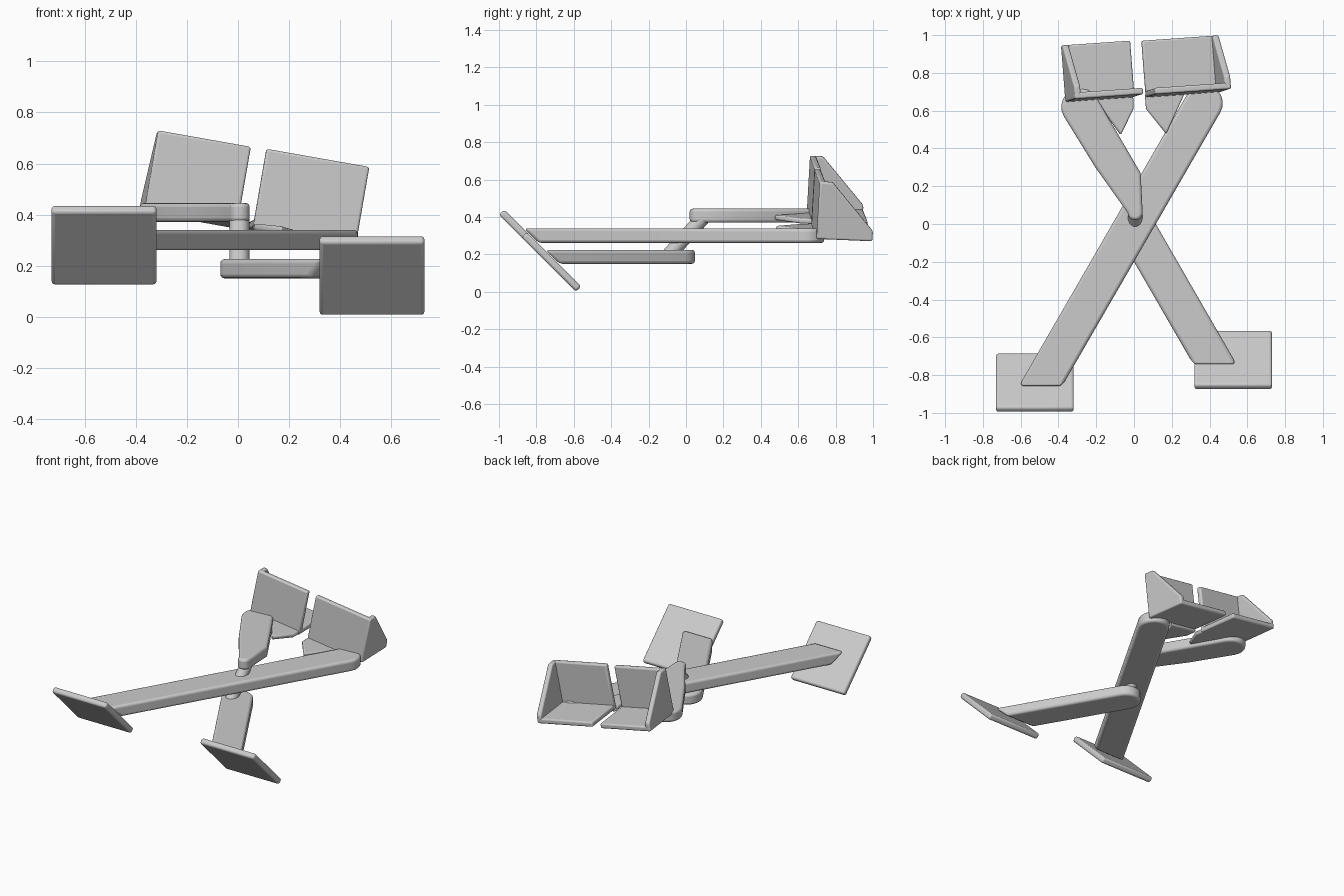
import bpy, bmesh
from math import radians, sin, cos, pi
from mathutils import Matrix, Vector

if "Cube" in bpy.data.objects:
    bpy.data.objects.remove(bpy.data.objects["Cube"], do_unlink=True)

grey = bpy.data.materials.new("matte grey")
grey.use_nodes = True
grey.diffuse_color = (0.6, 0.6, 0.6, 1)
bsdf = grey.node_tree.nodes["Principled BSDF"]
bsdf.inputs["Base Color"].default_value = (0.6, 0.6, 0.6, 1)
bsdf.inputs["Roughness"].default_value = 0.7


def prism(bm, pts, low, high, place=lambda x, y, z: (x, y, z)):
    """Extrude a flat outline between two heights."""
    bottom, top = ([bm.verts.new(place(x, y, z)) for x, y in pts] for z in (low, high))
    bm.faces.new(bottom[::-1])
    bm.faces.new(top)
    for i in range(len(pts)):
        j = (i + 1) % len(pts)
        bm.faces.new((bottom[i], bottom[j], top[j], top[i]))


def finish(name, bm, bevel, matrix=Matrix()):
    bmesh.ops.recalc_face_normals(bm, faces=bm.faces)
    mesh = bpy.data.meshes.new(name)
    bm.to_mesh(mesh)
    bm.free()
    mesh.materials.append(grey)
    ob = bpy.data.objects.new(name, mesh)
    bpy.context.collection.objects.link(ob)
    ob.matrix_world = matrix
    if bevel:
        mod = ob.modifiers.new("rounded edges", "BEVEL")
        mod.width, mod.segments = bevel, 3
        mod.limit_method, mod.angle_limit = "ANGLE", radians(40)
    bpy.ops.object.select_all(action="DESELECT")
    ob.select_set(True)
    bpy.context.view_layer.objects.active = ob
    bpy.ops.object.shade_smooth_by_angle(angle=radians(35))
    return ob


def arc(cx, cy, r, start, end, steps=10):
    angles = [radians(start + (end - start) * i / steps) for i in range(steps + 1)]
    return [(cx + r * cos(a), cy + r * sin(a)) for a in angles]


def arm(name, side, front_y, cap, low, high):
    """Diagonal bar: slanted front end, round back end; side is its x slope sign."""
    slope = side * 0.577
    angle = 60 if side > 0 else 120
    pts = [(front_y * slope - 0.115, front_y), (front_y * slope + 0.115, front_y)]
    pts += arc(*cap, 0.1, angle - 90, angle + 90)

    def place(x, y, z):
        lift = high - z if y == front_y else 0
        return x + lift * slope, y + lift, z

    bm = bmesh.new()
    prism(bm, pts, low, high, place)
    finish(name, bm, 0.016)


def grip_plate(name, centre):
    """Square plate tipped 45 degrees, underside facing forward."""
    bm = bmesh.new()
    h = 0.206
    prism(bm, [(-h, -h), (h, -h), (h, h), (-h, h)], -0.02, 0.02)
    finish(name, bm, 0.014, Matrix.Translation(centre) @ Matrix.Rotation(radians(-45), 4, "X"))


def scoop(name, origin, width, side_x, flap, flap_z):
    """Open tray: floor, upright front wall, one sloped side and a flap to the arm."""
    depth, height, t = 0.3, 0.31, 0.034
    bm = bmesh.new()
    prism(bm, [(0, 0), (width, 0), (width, depth), (0, depth)], 0, t)
    prism(bm, [(0, 0), (width, 0), (width, t), (0, t)], 0, height)
    profile = [(0, 0), (depth, 0), (depth, 0.055), (0.07, height), (0, height)]
    prism(bm, profile, side_x, side_x + t, lambda y, z, x: (x, y, z))
    prism(bm, flap, flap_z, flap_z + 0.028)
    turn = Matrix.Identity(4)
    for angle, axis in ((4, "Z"), (10, "Y"), (-2.5, "X")):
        turn = turn @ Matrix.Rotation(radians(angle), 4, axis)
    finish(name, bm, 0.01, Matrix.Translation(origin) @ turn)


# Two crossing handle arms
arm("long_arm", 1, -0.865, (0.37, 0.64), 0.262, 0.34)
arm("lower_arm", -1, -0.75, (0.03, -0.052), 0.15, 0.225)

# Grip plates on the front ends
grip_plate("right_grip_plate", (-0.525, -0.84, 0.28))
grip_plate("left_grip_plate", (0.525, -0.72, 0.161))

# Upper arm, narrowing to a rounded neck
bm = bmesh.new()
outline = arc(0.006, 0.06, 0.04, 180, 360, 8)
outline += [(0.035, 0.27)] + arc(-0.285, 0.62, 0.1, 30, 210) + [(-0.205, 0.3)]
prism(bm, outline, 0.37, 0.445)
finish("upper_arm", bm, 0.016)

# Slanted strut through the long arm, joining lower and upper arms
start, end = Vector((0.006, -0.09, 0.2)), Vector((0.006, 0.09, 0.395))
axis = end - start
bm = bmesh.new()
prism(bm, arc(0, 0, 0.039, 0, 345, 23), -axis.length / 2, axis.length / 2)
finish("pivot_strut", bm, 0,
       Matrix.Translation((start + end) / 2) @ axis.to_track_quat("Z", "X").to_matrix().to_4x4())

# Scoops on the back ends
scoop("left_scoop", (0.06, 0.67, 0.353), 0.41, 0.41 - 0.034,
      [(0, 0.02), (0, -0.06), (0.097, -0.2), (0.22, 0.02)], -0.018)
scoop("right_scoop", (-0.365, 0.645, 0.425), 0.37, 0,
      [(0.365, 0.02), (0.362, -0.06), (0.282, -0.195), (0.15, 0.02)], 0)
